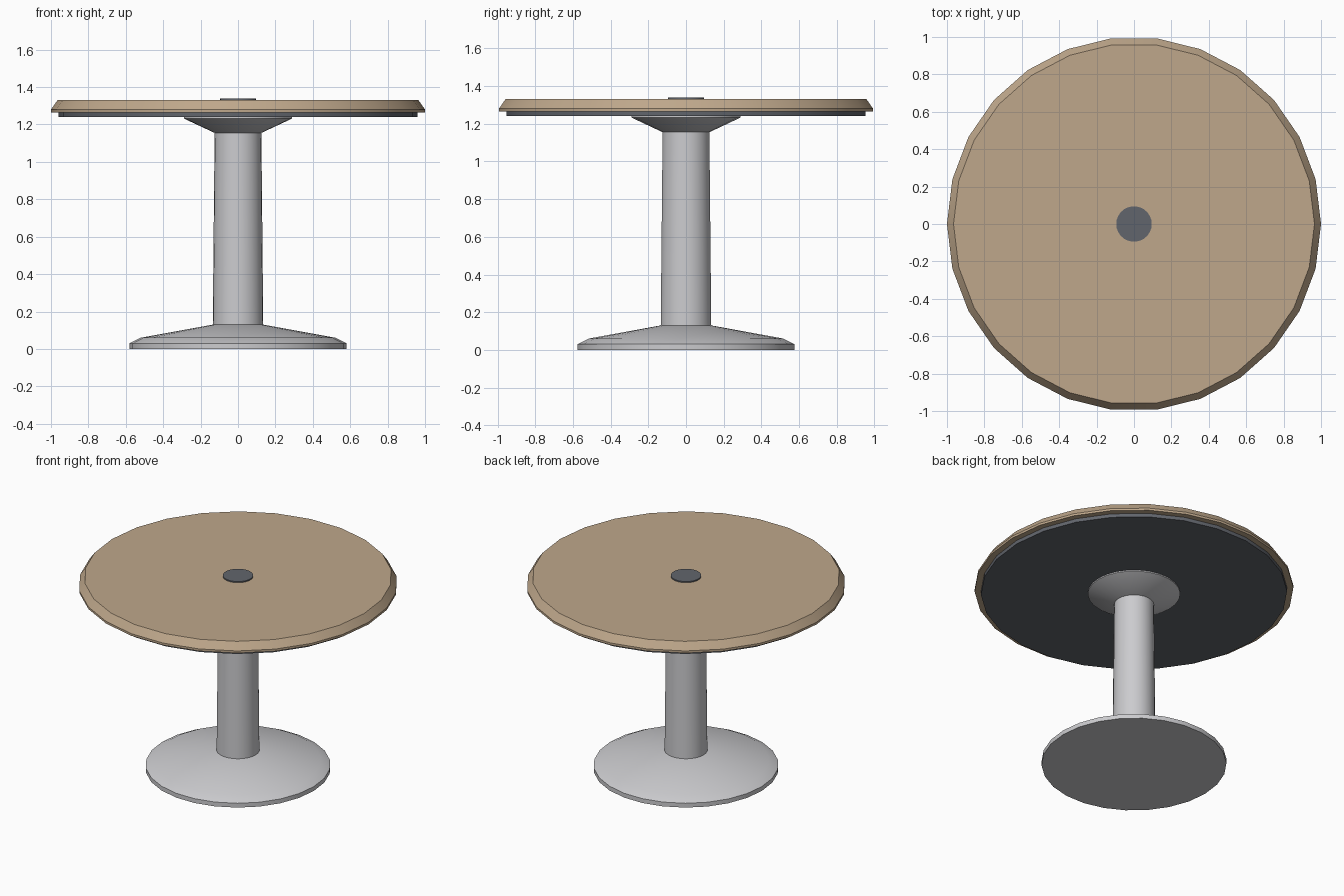
import bpy
import math

SIDES = 26

cube = bpy.data.objects.get("Cube")
if cube:
    bpy.data.objects.remove(cube, do_unlink=True)


def make_material(name, color):
    mat = bpy.data.materials.new(name)
    mat.use_nodes = True
    mat.diffuse_color = (*color, 1)
    mat.node_tree.nodes["Principled BSDF"].inputs["Base Color"].default_value = (*color, 1)
    return mat


def lathe(name, profile, mat, angle=30):
    """Closed solid turned around z from (radius, height) points, bottom to top."""
    verts = [(r * math.cos(math.tau * i / SIDES), r * math.sin(math.tau * i / SIDES), z)
             for r, z in profile for i in range(SIDES)]
    faces = [tuple(reversed(range(SIDES)))]
    for ring in range(len(profile) - 1):
        a, b = ring * SIDES, (ring + 1) * SIDES
        for i in range(SIDES):
            j = (i + 1) % SIDES
            faces.append((a + i, a + j, b + j, b + i))
    faces.append(tuple(range(len(verts) - SIDES, len(verts))))
    mesh = bpy.data.meshes.new(name)
    mesh.from_pydata(verts, [], faces)
    mesh.materials.append(mat)
    obj = bpy.data.objects.new(name, mesh)
    bpy.context.collection.objects.link(obj)
    bpy.ops.object.select_all(action="DESELECT")
    obj.select_set(True)
    bpy.context.view_layer.objects.active = obj
    bpy.ops.object.shade_smooth_by_angle(angle=math.radians(angle))
    return obj


wood = make_material("tan wood", (0.52, 0.39, 0.26))
metal = make_material("light grey metal", (0.60, 0.60, 0.62))
dark = make_material("dark slate", (0.12, 0.13, 0.15))

# Pedestal: flared foot, tapered column and spreading collar
lathe("foot", [(0.58, 0), (0.58, 0.03), (0.52, 0.06), (0.135, 0.13)], metal)
lathe("column", [(0.135, 0.13), (0.125, 1.155)], metal)
lathe("collar", [(0.125, 1.155), (0.29, 1.232), (0.29, 1.24)], metal)

# Tabletop: backing plate, bevelled wooden top and centre cap
lathe("backing_plate", [(0.96, 1.24), (0.96, 1.265)], dark)
lathe("tabletop", [(1.0, 1.265), (1.0, 1.28), (0.965, 1.33)], wood)
lathe("centre_cap", [(0.095, 1.33), (0.095, 1.338)], dark)
